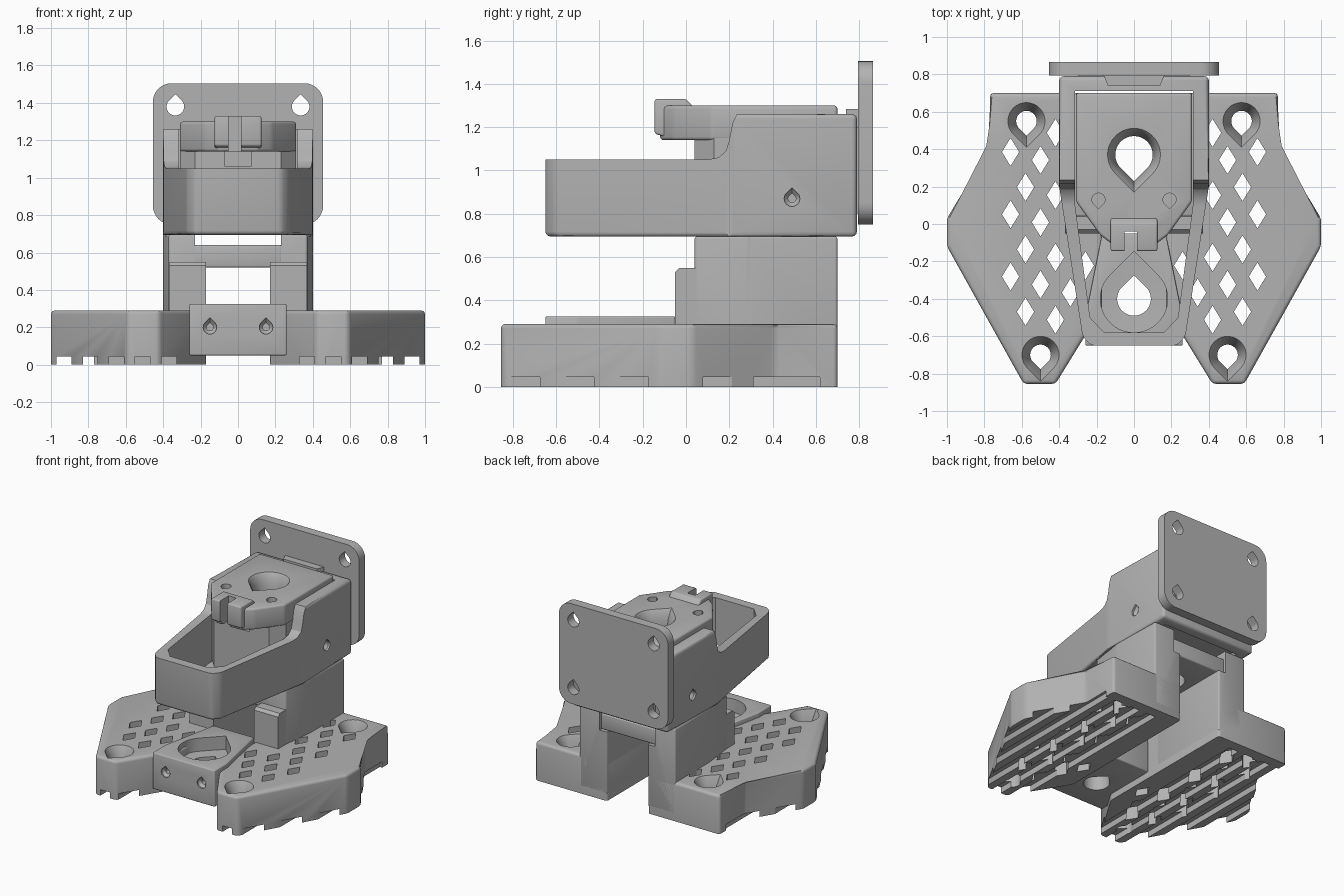
import bpy, bmesh, math
from mathutils import Vector

if "Cube" in bpy.data.objects:
    bpy.data.objects.remove(bpy.data.objects["Cube"])

grey = bpy.data.materials.new("plain grey")
grey.use_nodes = True
grey.diffuse_color = (0.45, 0.45, 0.45, 1)
grey.node_tree.nodes["Principled BSDF"].inputs["Base Color"].default_value = (0.45, 0.45, 0.45, 1)


def place(axis, p, h):
    """Put a 2D profile point at height h along an axis."""
    return {"x": (h, p[0], p[1]), "y": (p[0], h, p[1]), "z": (p[0], p[1], h)}[axis]


def loft(bm, rings, axis="z"):
    """Closed solid through a list of (profile, height) rings."""
    loops = [[bm.verts.new(place(axis, p, h)) for p in pts] for pts, h in rings]
    n = len(loops[0])
    for a, b in zip(loops, loops[1:]):
        for i in range(n):
            bm.faces.new((a[i], a[(i + 1) % n], b[(i + 1) % n], b[i]))
    bm.faces.new(loops[0])
    bm.faces.new(loops[-1])
    return loops


def finish(name, bm):
    bmesh.ops.recalc_face_normals(bm, faces=bm.faces)
    mesh = bpy.data.meshes.new(name)
    bm.to_mesh(mesh)
    bm.free()
    mesh.materials.append(grey)
    obj = bpy.data.objects.new(name, mesh)
    bpy.context.collection.objects.link(obj)
    return obj


def solid(name, rings, axis="z", bevel=0, keep_base=False):
    bm = bmesh.new()
    loops = loft(bm, rings, axis)
    if bevel:
        base = set(loops[0])
        edges = [e for e in bm.edges if not (keep_base and all(v in base for v in e.verts))]
        bmesh.ops.bevel(bm, geom=edges, offset=bevel, segments=3, profile=0.5, affect="EDGES")
    return finish(name, bm)


def prism(name, pts, lo, hi, axis="z", bevel=0, keep_base=False):
    return solid(name, [(pts, lo), (pts, hi)], axis, bevel, keep_base)


def box(name, x, y, z, bevel=0):
    return prism(name, [(x[0], y[0]), (x[1], y[0]), (x[1], y[1]), (x[0], y[1])], z[0], z[1], bevel=bevel)


def both(half):
    """Complete a right-hand outline with its mirror image."""
    return half + [(-x, y) for x, y in reversed(half)]


def teardrop(cx, cy, r, tip):
    """Circle with a point towards tip (+1 or -1) on the second axis."""
    pts = []
    for i in range(33):
        a = math.radians(-45 + 270 * i / 32)
        pts.append((cx + r * math.cos(a), cy - tip * r * math.sin(a)))
    return pts + [(cx, cy + tip * r * math.sqrt(2))]


def cut(obj, *cutters):
    """Subtract the cutters, then remove them."""
    for c in cutters:
        c.hide_render = True
        m = obj.modifiers.new("cut", "BOOLEAN")
        m.operation, m.solver, m.object = "DIFFERENCE", "EXACT", c
    dg = bpy.context.evaluated_depsgraph_get()
    dg.update()
    mesh = bpy.data.meshes.new_from_object(obj.evaluated_get(dg))
    obj.modifiers.clear()
    obj.data = mesh
    for c in cutters:
        bpy.data.objects.remove(c)
    return obj


def mirror(obj, name):
    mesh = obj.data.copy()
    for v in mesh.vertices:
        v.co.x = -v.co.x
    mesh.flip_normals()
    bpy.context.collection.objects.link(bpy.data.objects.new(name, mesh))


# Base wing with a lattice of diamond holes
outline = [(0.17, 0.7), (0.77, 0.7), (0.77, 0.41), (1, 0.03), (1, -0.12),
           (0.59, -0.855), (0.42, -0.855), (0.17, -0.45)]
screws = [(0.575, 0.55), (0.5, -0.7)]


def lattice_ok(p):
    for a, b in zip(outline, outline[1:] + outline[:1]):
        a, b = Vector(a), Vector(b)
        d = (b - a).normalized()
        if a.x == b.x == 0.77 or (b - a).x > 0 and a.y > 0.3 and b.y < 0.1:
            if p.x > 0.77 and p.y > 0.3:
                return False
        side = (p - a).x * d.y - (p - a).y * d.x
        if side < 0.07 and not (a.x == b.x == 0.77):
            return False
    if p.x < 0.41 and p.y > -0.05:
        return False
    return all((p - Vector(s)).length > 0.16 for s in screws)


wing = prism("left_wing", outline, 0, 0.29, bevel=0.02, keep_base=True)
bm = bmesh.new()
for i in range(-2, 8):
    for j in range(-7, 8):
        p = Vector((0.9, -0.05)) + i * Vector((-0.16, -0.043)) + j * Vector((-0.08, 0.145))
        if lattice_ok(p):
            pts = [(p.x + 0.046, p.y), (p.x, p.y + 0.075), (p.x - 0.046, p.y), (p.x, p.y - 0.075)]
            loft(bm, [(pts, -0.1), (pts, 0.5)])
diamonds = finish("diamond_cutter", bm)
bm = bmesh.new()
for i in range(5):
    x = 0.33 + 0.14 * i
    pts = [(x, -1), (x + 0.08, -1), (x + 0.08, 0.62), (x, 0.62)]
    loft(bm, [(pts, -0.1), (pts, 0.045)])
grooves = finish("groove_cutter", bm)
sinks = [solid("sink_cutter", [(teardrop(x, y, 0.055, -1), -0.1), (teardrop(x, y, 0.055, -1), 0.2),
                               (teardrop(x, y, 0.1, -1), 0.292), (teardrop(x, y, 0.1, -1), 0.4)])
         for x, y in screws]
cut(wing, diamonds, grooves, *sinks)
mirror(wing, "right_wing")

# Pillars with a ledge for the cross plate
pillar = prism("left_pillar", [(0.17, 0.7), (0.4, 0.7), (0.4, 0.29), (0.37, 0.04), (0.17, 0.04)],
               0.05, 0.695, bevel=0.012)
cut(pillar, box("ledge_cutter", (0.1, 0.23), (-0.2, 0.9), (0.52, 0.8)))
mirror(pillar, "right_pillar")
step = prism("left_pillar_step", [(-0.05, 0.1), (0.06, 0.1), (0.06, 0.55), (-0.03, 0.55), (-0.05, 0.53)],
             0.17, 0.37, "x")
mirror(step, "right_pillar_step")
plate = box("cross_plate", (-0.235, 0.235), (0.04, 0.68), (0.52, 0.64), 0.01)
cut(plate, prism("hole_cutter", teardrop(0, 0.37, 0.11, -1), 0.4, 0.8))

# Front block between the wings
block = prism("front_block", both([(0.26, -0.65), (0.26, -0.5), (0.17, -0.05)]), 0.05, 0.325, bevel=0.008)
ring, bore = teardrop(0, -0.4, 0.18, 1), teardrop(0, -0.4, 0.09, 1)
cut(block, solid("bore_cutter", [(bore, 0), (bore, 0.22), (ring, 0.225), (ring, 0.5)]),
    *[solid("screw_cutter", [(teardrop(x, 0.2, 0.036, 1), -0.8), (teardrop(x, 0.2, 0.036, 1), -0.64),
                             (teardrop(x, 0.2, 0.018, 1), -0.62), (teardrop(x, 0.2, 0.018, 1), -0.57)], "y")
      for x in (-0.15, 0.15)])

# Tray: a tapering frame, high at the back and low at the front
tray = prism("tray", both([(0.4, 0.79), (0.4, 0.2), (0.275, -0.6), (0.23, -0.65)]), 0.695, 1.26, bevel=0.022)
cut(tray,
    prism("step_cutter", [(-0.9, 1.05), (0.1, 1.05), (0.15, 1.06), (0.185, 1.09), (0.2, 1.14),
                          (0.215, 1.22), (0.24, 1.27), (0.24, 1.5), (-0.9, 1.5)], -0.6, 0.6, "x"),
    prism("cavity_cutter", both([(0.315, 0.71), (0.315, 0.1), (0.235, -0.5), (0.16, -0.58)]), 0.5, 1.5),
    solid("pin_cutter", [(teardrop(0.49, 0.87, r, 1), x) for r, x in
                         ((0.036, -0.5), (0.036, -0.385), (0.018, -0.365),
                          (0.018, 0.365), (0.036, 0.385), (0.036, 0.5))], "x"))

# Insert: lower body, overhanging top with funnel, and nose clip
funnel = [(teardrop(0, 0.37, r, -1), z) for r, z in
          ((0.1, 0.5), (0.1, 1.16), (0.112, 1.23), (0.13, 1.285), (0.145, 1.305), (0.145, 1.5))]
lower = prism("insert_body", both([(0.31, 0.7), (0.31, 0.13), (0.23, 0.04)]), 0.72, 1.15)
cut(lower, solid("funnel_cutter", funnel),
    box("notch_cutter", (-0.07, 0.07), (-0.1, 0.08), (1.06, 1.2)))
top = prism("insert_top", both([(0.31, 0.7), (0.31, 0.12), (0.18, -0.06), (0.1, -0.12)]), 1.14, 1.3, bevel=0.015)
cut(top, solid("funnel_cutter", funnel),
    *[prism("screw_cutter", teardrop(x, 0.13, 0.035, -1), 1.25, 1.4) for x in (-0.19, 0.19)],
    box("slot_cutter", (-0.05, 0.015), (-0.3, -0.04), (1.1, 1.4)))
nose = prism("nose_clip", [(-0.145, 1.33), (0.0, 1.33), (0.04, 1.29), (0.04, 1.15), (-0.08, 1.15), (-0.145, 1.17)],
             -0.125, 0.125, "x", bevel=0.01)
cut(nose, box("slot_cutter", (-0.05, 0.015), (-0.3, -0.04), (1.1, 1.4)))

# Back mounting plate and its bracket
corners = []
for cx, cz, start in ((0.355, 1.405, 0), (-0.355, 1.405, 90), (-0.355, 0.85, 180), (0.355, 0.85, 270)):
    for k in range(9):
        a = math.radians(start + k * 90 / 8)
        corners.append((cx + 0.1 * math.cos(a), cz + 0.1 * math.sin(a)))
mount = prism("mount_plate", corners, 0.795, 0.865, "y")
cut(mount, *[prism("hole_cutter", teardrop(x, z, 0.047, 1), 0.7, 1, "y")
             for x in (-0.335, 0.335) for z in (0.87, 1.38)])
prism("mount_bracket", both([(0.14, 0.74), (0.165, 0.8)]), 0.8, 1.285)
box("mount_spacer", (-0.3, 0.3), (0.75, 0.8), (0.8, 1.2))

# Smooth the rounded edges, keep the rest sharp
bpy.ops.object.select_all(action="DESELECT")
for obj in bpy.context.scene.objects:
    if obj.type == "MESH" and obj.data.materials and obj.data.materials[0] == grey:
        obj.select_set(True)
        bpy.context.view_layer.objects.active = obj
bpy.ops.object.shade_smooth_by_angle(angle=math.radians(30))
